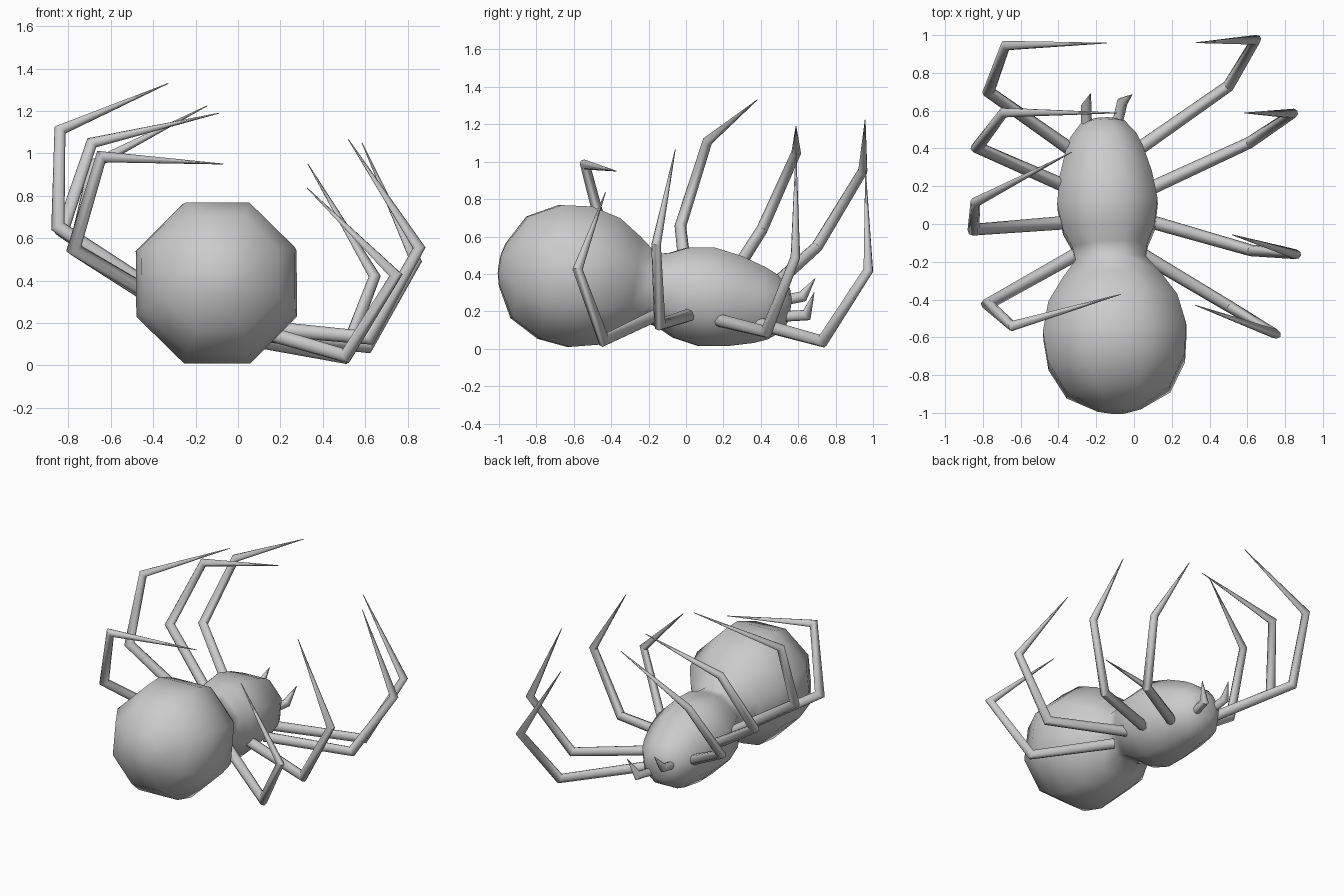
import bpy, bmesh, math
from mathutils import Vector

if "Cube" in bpy.data.objects:
    bpy.data.objects.remove(bpy.data.objects["Cube"])


def finish(name, bm, angle):
    bmesh.ops.recalc_face_normals(bm, faces=bm.faces)
    mesh = bpy.data.meshes.new(name)
    bm.to_mesh(mesh)
    bm.free()
    ob = bpy.data.objects.new(name, mesh)
    bpy.context.collection.objects.link(ob)
    bpy.ops.object.select_all(action='DESELECT')
    ob.select_set(True)
    bpy.context.view_layer.objects.active = ob
    bpy.ops.object.shade_smooth_by_angle(angle=math.radians(angle))
    return ob


def loft(bm, rings):
    n = len(rings[0])
    rows = [[bm.verts.new(p) for p in ring] for ring in rings]
    for a, b in zip(rows, rows[1:]):
        for i in range(n):
            j = (i + 1) % n
            bm.faces.new((a[i], a[j], b[j], b[i]))
    bm.faces.new(rows[0])
    bm.faces.new(rows[-1])


def limb(name, points, radii, sides=8):
    """Tapered tube with mitred joints along a path."""
    pts = [Vector(p) for p in points]
    dirs = [(b - a).normalized() for a, b in zip(pts, pts[1:])]
    u = dirs[0].cross(Vector((0, 0, 1))).normalized()
    v = dirs[0].cross(u)
    offs = [u * math.cos(t) + v * math.sin(t)
            for t in (2 * math.pi * i / sides for i in range(sides))]
    rings = [[pts[0] + o * radii[0] for o in offs]]
    for k in range(1, len(pts)):
        d = dirs[k - 1]
        n = d if k == len(dirs) else (d + dirs[k]).normalized()
        offs = [o - d * (o.dot(n) / d.dot(n)) for o in offs]
        rings.append([pts[k] + o * radii[k] for o in offs])
    bm = bmesh.new()
    loft(bm, rings)
    finish(name, bm, 50)


# Body: eight-sided lathe along a slightly tilted axis, abdomen to head (y, radius)
profile = [(-0.998, 0.05), (-0.98, 0.115), (-0.89, 0.275), (-0.73, 0.362), (-0.57, 0.38),
           (-0.412, 0.342), (-0.289, 0.262), (-0.19, 0.185), (-0.12, 0.2),
           (-0.03, 0.243), (0.107, 0.266), (0.25, 0.245), (0.39, 0.205),
           (0.46, 0.175), (0.535, 0.115), (0.555, 0.06)]
axis = Vector((-0.057, 1, -0.158))
fwd = axis.normalized()
side = fwd.cross(Vector((0, 0, 1))).normalized()
up = side.cross(fwd)
rings = []
for y, r in profile:
    c = Vector((-0.1, -0.6, 0.39)) + axis * (y + 0.6)
    r /= math.cos(math.pi / 8)
    rings.append([c + (side * math.cos(t) + up * math.sin(t)) * r
                  for t in (math.pi / 8 + i * math.pi / 4 for i in range(8))])
bm = bmesh.new()
loft(bm, rings)
finish("body", bm, 80)

# Legs: base, low knee, high knee, tip
legs = {
    "left_leg_1": [(-.30, .37, .25), (-.77, .70, .545), (-.68, .945, .95), (-.145, .958, 1.225)],
    "left_leg_2": [(-.34, .19, .30), (-.83, .405, .635), (-.69, .59, 1.05), (-.09, .588, 1.19)],
    "left_leg_3": [(-.33, .01, .31), (-.85, -.03, .655), (-.84, .115, 1.11), (-.33, .38, 1.33)],
    "left_leg_4": [(-.27, -.14, .25), (-.775, -.425, .55), (-.645, -.54, .985), (-.07, -.372, .95)],
    "right_leg_1": [(.0, .38, .135), (.50, .73, .04), (.645, .975, .42), (.33, .96, .95)],
    "right_leg_2": [(.08, .185, .15), (.61, .43, .09), (.84, .585, .49), (.585, .588, 1.05)],
    "right_leg_3": [(.08, .015, .18), (.62, -.14, .13), (.855, -.16, .555), (.52, -.057, 1.067)],
    "right_leg_4": [(.04, -.16, .18), (.51, -.44, .045), (.745, -.58, .425), (.325, -.43, .838)],
}
for name, path in legs.items():
    limb(name, path, (0.036, 0.031, 0.026, 0.002))

# Fangs at the head
limb("left_fang", [(-.25, .48, .25), (-.253, .625, .28), (-.23, .69, .375)], (.028, .028, .002))
limb("right_fang", [(-.10, .48, .17), (-.062, .645, .18), (-.01, .685, .30)], (.028, .028, .002))
